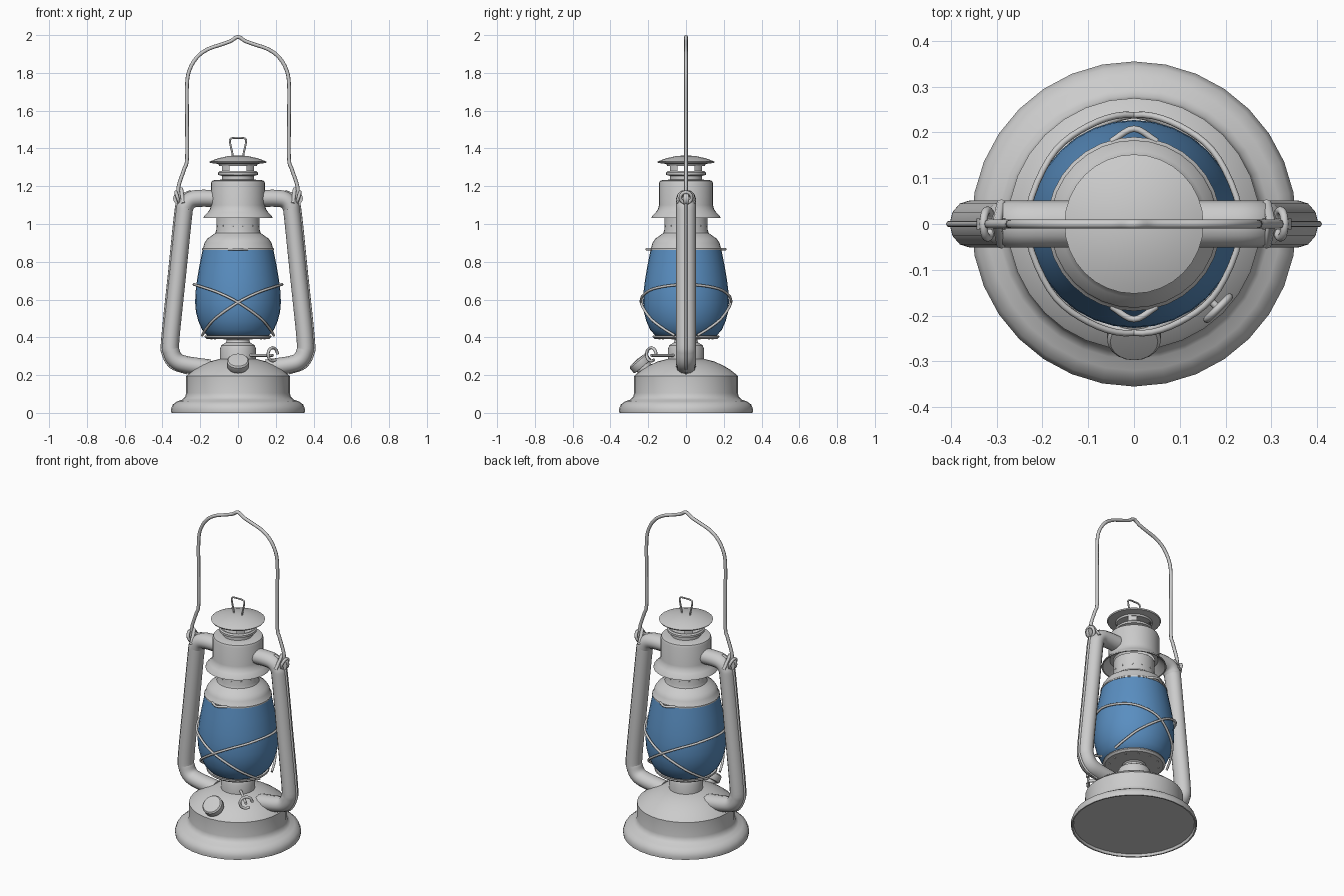
import bpy, math
from mathutils import Vector, Matrix

def finish(name, me, mat=None, angle=35):
    ob = bpy.data.objects.new(name, me)
    bpy.context.collection.objects.link(ob)
    if mat:
        me.materials.append(mat)
    bpy.ops.object.select_all(action='DESELECT')
    ob.select_set(True)
    bpy.context.view_layer.objects.active = ob
    bpy.ops.object.shade_smooth_by_angle(angle=math.radians(angle))
    return ob

def lathe(name, prof, mat=None, n=32, a0=0.0, a1=2 * math.pi, matrix=None):
    """Revolve (radius, z) points around z, fully or through an arc."""
    full = a1 - a0 > 6.28
    cols = n if full else n + 1
    verts, faces, rings = [], [], []
    for r, z in prof:
        if r < 1e-6:
            rings.append([len(verts)] * cols)
            verts.append((0, 0, z))
        else:
            rings.append(list(range(len(verts), len(verts) + cols)))
            for i in range(cols):
                a = a0 + (a1 - a0) * i / n
                verts.append((r * math.cos(a), r * math.sin(a), z))
    for A, B in zip(rings, rings[1:]):
        for i in range(n):
            j = (i + 1) % cols
            f = list(dict.fromkeys((A[i], A[j], B[j], B[i])))
            if len(f) > 2:
                faces.append(f)
    me = bpy.data.meshes.new(name)
    me.from_pydata(verts, [], faces)
    if matrix:
        me.transform(matrix)
    return finish(name, me, mat)

def smooth_path(pts, steps=5):
    """Catmull-Rom samples through the points."""
    p = [Vector(q) for q in pts]
    p = [2 * p[0] - p[1]] + p + [2 * p[-1] - p[-2]]
    out = []
    for a, b, c, d in zip(p, p[1:], p[2:], p[3:]):
        for s in range(steps):
            t = s / steps
            out.append(0.5 * (2 * b + (c - a) * t + (2 * a - 5 * b + 4 * c - d) * t * t
                              + (3 * b - a - 3 * c + d) * t ** 3))
    return out + [p[-2]]

def wire(name, pts, radius, cyclic=False, steps=5, res=2, sy=1.0):
    cu = bpy.data.curves.new(name + "_path", 'CURVE')
    cu.dimensions = '3D'
    cu.bevel_depth, cu.bevel_resolution, cu.use_fill_caps = radius, res, True
    path = smooth_path(pts, steps) if steps else [Vector(q) for q in pts]
    sp = cu.splines.new('POLY')
    sp.points.add(len(path) - 1)
    for q, v in zip(sp.points, path):
        q.co = (*v, 1)
    sp.use_cyclic_u = cyclic
    tmp = bpy.data.objects.new(name + "_tmp", cu)
    bpy.context.collection.objects.link(tmp)
    dg = bpy.context.evaluated_depsgraph_get()
    me = bpy.data.meshes.new_from_object(tmp.evaluated_get(dg))
    bpy.data.objects.remove(tmp)
    me.transform(Matrix.Diagonal((1, sy, 1, 1)))
    return finish(name, me, angle=50)

def ring(name, centre, u, v, radius, thick, n=20, arc=1.0):
    c, u, v = Vector(centre), Vector(u), Vector(v)
    k = n if arc == 1.0 else n + 1
    pts = [c + radius * (u * math.cos(2 * math.pi * arc * i / n) + v * math.sin(2 * math.pi * arc * i / n))
           for i in range(k)]
    return wire(name, pts, thick, cyclic=arc == 1.0, steps=0)

blue = bpy.data.materials.new("blue_glass")
blue.diffuse_color = (0.1, 0.27, 0.53, 1)

# fuel tank with flared foot and domed top
lathe("fuel_tank", [(0, 0.015), (0.34, 0.015), (0.345, 0), (0.353, 0), (0.355, 0.02), (0.345, 0.045),
                    (0.32, 0.062), (0.295, 0.07), (0.28, 0.085), (0.275, 0.105), (0.275, 0.195),
                    (0.268, 0.202), (0.235, 0.228), (0.195, 0.252), (0.15, 0.272), (0.09, 0.287), (0, 0.292)])

# burner and pierced plate under the glass
lathe("burner", [(0.095, 0.27), (0.095, 0.34), (0.088, 0.358), (0.065, 0.372), (0.06, 0.385),
                 (0.075, 0.4), (0, 0.4)])
lathe("globe_plate", [(0, 0.392), (0.165, 0.392), (0.177, 0.402), (0.175, 0.41), (0.16, 0.402), (0, 0.402)])
for i in range(12):
    a = math.tau * i / 12
    lathe("plate_rivet", [(0.006, 0.388), (0.006, 0.394)][::-1] + [(0, 0.388)], n=8,
          matrix=Matrix.Translation((0.14 * math.cos(a), 0.14 * math.sin(a), 0)))

# glass globe
lathe("globe", [(0, 0.398), (0.14, 0.398), (0.165, 0.412), (0.19, 0.44), (0.21, 0.485), (0.223, 0.535),
                (0.227, 0.585), (0.225, 0.64), (0.217, 0.705), (0.205, 0.775), (0.193, 0.835),
                (0.186, 0.87), (0, 0.87)], blue)

# hood over the globe, with small holes in its collar
lathe("hood", [(0.17, 0.86), (0.19, 0.862), (0.19, 0.87), (0.184, 0.876), (0.178, 0.9), (0.163, 0.922), (0.14, 0.938),
               (0.12, 0.952), (0.115, 0.968), (0.115, 1.06)])
for s in (-1, 1):
    wire("hood_catch", [(-0.05, s * 0.18, 0.866), (0, s * 0.208, 0.866), (0.05, s * 0.18, 0.866)], 0.007)
for i in range(12):
    a = math.tau * (i + 0.5) / 12
    m = Matrix.Rotation(a, 4, 'Z') @ Matrix.Translation((0.112, 0, 0.99)) @ Matrix.Rotation(math.pi / 2, 4, 'Y')
    lathe("collar_hole", [(0.006, 0), (0.006, 0.005), (0, 0.005)], n=8, matrix=m)

# chimney with flared skirt, hollow below
lathe("chimney", [(0.115, 1.075), (0.136, 1.075), (0.145, 1.062), (0.176, 1.033), (0.183, 1.033), (0.18, 1.042),
                  (0.16, 1.062), (0.148, 1.08), (0.143, 1.1), (0.143, 1.215), (0.138, 1.228),
                  (0.125, 1.232), (0.085, 1.235), (0.085, 1.255), (0.105, 1.26), (0.105, 1.272),
                  (0.098, 1.28), (0.09, 1.28), (0.09, 1.262), (0, 1.262)])

# vent posts and cap
for i in range(4):
    a = math.radians(45 + 90 * i)
    lathe("vent_post", [(0.098, 1.278), (0.098, 1.318), (0.09, 1.318), (0.09, 1.278)], n=4,
          a0=a - 0.25, a1=a + 0.25)
lathe("vent_cap", [(0, 1.318), (0.1, 1.308), (0.104, 1.318), (0.148, 1.323), (0.152, 1.33), (0.135, 1.337),
                   (0.1, 1.349), (0.05, 1.36), (0, 1.363)])
wire("cap_loop", [(-0.028, 0, 1.355), (-0.03, 0, 1.375), (-0.042, 0, 1.43), (-0.038, 0, 1.452), (0, 0, 1.456),
                  (0.038, 0, 1.452), (0.042, 0, 1.43), (0.03, 0, 1.375), (0.028, 0, 1.355)], 0.005)

# side air tubes, bail ears and hooks
for s in (-1, 1):
    wire("side_tube", [(s * x, 0, z) for x, z in
                       ((0.12, 1.135), (0.2, 1.136), (0.25, 1.127), (0.278, 1.095), (0.288, 1.04), (0.32, 0.73),
                        (0.355, 0.39), (0.352, 0.32), (0.325, 0.275), (0.27, 0.255), (0.15, 0.238))],
         0.045, res=4, sy=1.15)
    wire("tube_seam", [(s * x, 0, z) for x, z in
                       ((0.25, 1.174), (0.305, 1.145), (0.328, 1.08), (0.365, 0.73), (0.4, 0.39),
                        (0.397, 0.31), (0.355, 0.242), (0.27, 0.21))], 0.007)
    lathe("bail_ear", [(0, -0.012), (0.036, -0.012), (0.036, 0.012), (0, 0.012)], n=12,
          matrix=Matrix.Translation((s * 0.308, 0, 1.135)) @ Matrix.Rotation(math.pi / 2, 4, 'X'))
    wire("ear_brace", [(s * 0.29, -0.045, 1.11), (s * 0.3, 0, 1.185), (s * 0.29, 0.045, 1.11)], 0.01, steps=0)
    ring("bail_hook", (s * 0.32, 0, 1.14), (0, 1, 0), (s * 0.3, 0, 0.95), 0.03, 0.009)

# carrying bail
half = [(0.318, 1.165), (0.312, 1.21), (0.285, 1.29), (0.27, 1.345), (0.27, 1.55), (0.27, 1.74), (0.255, 1.82),
        (0.215, 1.885), (0.16, 1.925), (0.09, 1.95), (0.04, 1.968)]
wire("bail", [(-x, 0, z) for x, z in half] + [(0, 0, 1.99)] + [(x, 0, z) for x, z in half[::-1]], 0.01)

# crossed guard wires round the globe
arc = [(0.19, -0.06, 0.41), (0.165, -0.125, 0.45), (0.115, -0.192, 0.505), (0, -0.238, 0.585),
       (-0.1, -0.214, 0.635), (-0.185, -0.142, 0.665)]
for s in (-1, 1):
    pts = arc + [(-0.234, 0, 0.68)] + [(x, -y, z) for x, y, z in arc[::-1]]
    wire("guard_wire", [(s * x, y, z) for x, y, z in pts], 0.007)

# filler neck and cap, tilted forward
tilt = Matrix.Translation((0, -0.228, 0.245)) @ Matrix.Rotation(math.radians(40), 4, 'X')
lathe("filler_neck", [(0.042, -0.06), (0.042, 0.005)], n=20, matrix=tilt)
lathe("filler_cap", [(0, 0), (0.055, 0), (0.059, 0.006), (0.059, 0.038), (0.052, 0.046), (0, 0.05)],
      n=20, matrix=tilt)

# wick winder
d = Vector((0.707, -0.707, 0))
wire("wick_shaft", [d * 0.06 + Vector((0, 0, 0.305)), d * 0.26 + Vector((0, 0, 0.305))], 0.008, steps=1)
ring("wick_knob", d * 0.26 + Vector((0, 0, 0.31)), (0.707, 0.707, 0), (0, 0, 1), 0.035, 0.008, arc=0.85)
